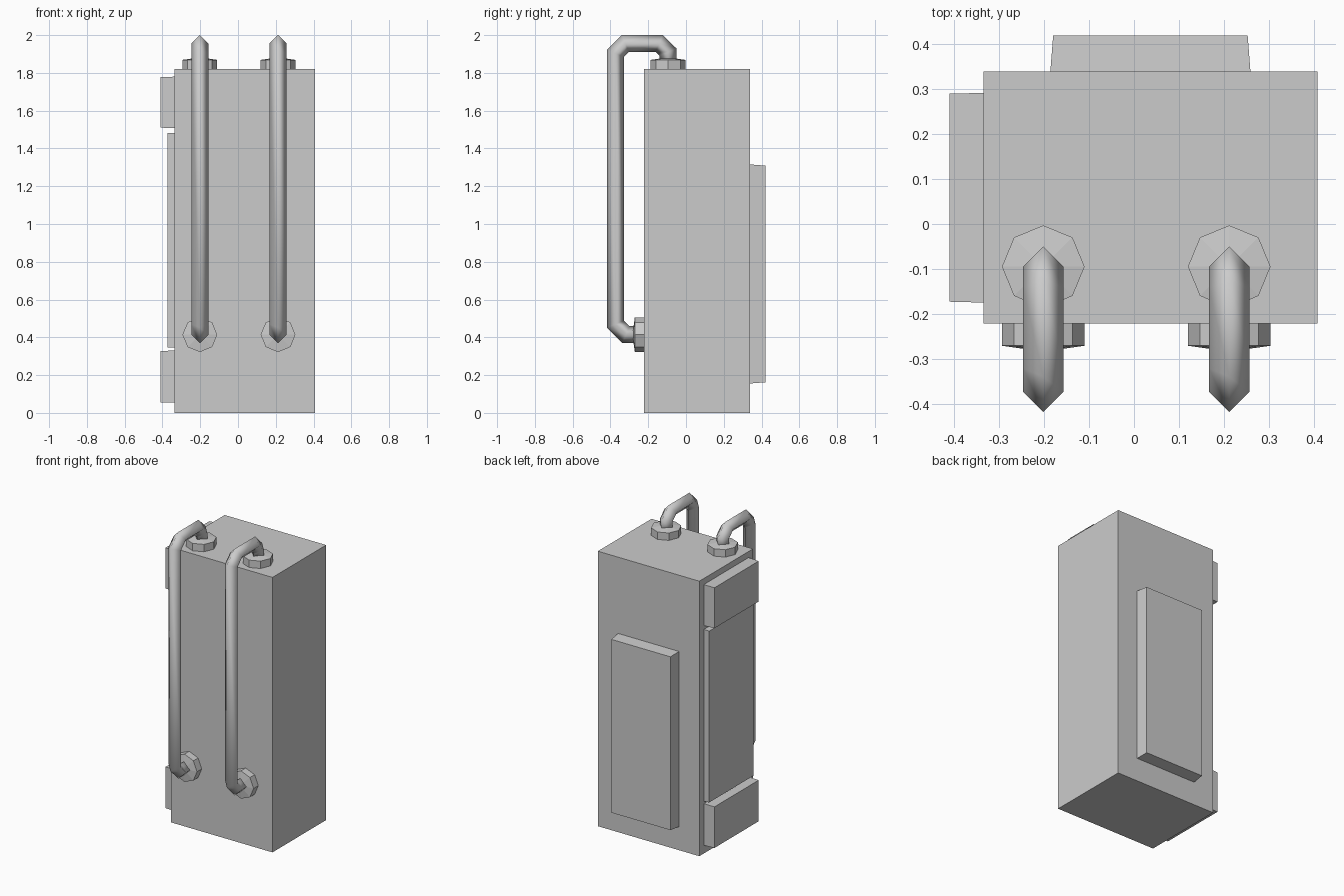
import bpy, bmesh
from math import cos, sin, pi
from mathutils import Vector, Matrix

cube = bpy.data.objects.get("Cube")
if cube:
    bpy.data.objects.remove(cube, do_unlink=True)

grey = bpy.data.materials.new("grey_metal")
grey.use_nodes = True
GREY = (0.6, 0.6, 0.6, 1)
grey.diffuse_color = GREY
grey.node_tree.nodes["Principled BSDF"].inputs["Base Color"].default_value = GREY


def finish(name, bm, smooth=False):
    bmesh.ops.recalc_face_normals(bm, faces=bm.faces)
    mesh = bpy.data.meshes.new(name)
    bm.to_mesh(mesh)
    bm.free()
    mesh.materials.append(grey)
    obj = bpy.data.objects.new(name, mesh)
    bpy.context.collection.objects.link(obj)
    if smooth:
        mesh.shade_smooth()
    return obj


def box(name, lo, hi, taper_axis=None, side=1, inset=0.0):
    """Box between two corners; its outer face can be inset for a taper."""
    lo, hi = Vector(lo), Vector(hi)
    mid, size = (lo + hi) / 2, hi - lo
    bm = bmesh.new()
    bmesh.ops.create_cube(bm, size=1)
    for v in bm.verts:
        outer = taper_axis is not None and v.co[taper_axis] * side > 0
        for i in range(3):
            cut = 2 * inset if outer and i != taper_axis else 0
            v.co[i] = mid[i] + v.co[i] * (size[i] - cut)
    return finish(name, bm)


def flange(name, turn, place):
    """Octagonal collar with a shallow conical cap."""
    bm = bmesh.new()
    rings = [[bm.verts.new((0.092 * cos(i * pi / 4), 0.092 * sin(i * pi / 4), z))
              for i in range(8)] for z in (-0.01, 0.049)]
    tip = bm.verts.new((0, 0, 0.062))
    bm.faces.new(rings[0])
    for i in range(8):
        j = (i + 1) % 8
        bm.faces.new((rings[0][i], rings[0][j], rings[1][j], rings[1][i]))
        bm.faces.new((rings[1][i], rings[1][j], tip))
    bm.transform(Matrix.Translation(place) @ Matrix.Rotation(turn, 4, 'X'))
    return finish(name, bm)


def pipe(name, x, path, r):
    """Diamond section swept with mitred bends along a path in the y-z plane."""
    pts = [Vector((0, y, z)) for y, z in path]
    bm = bmesh.new()
    rings = []
    for i, p in enumerate(pts):
        before = (p - pts[max(i - 1, 0)]).normalized()
        after = (pts[min(i + 1, len(pts) - 1)] - p).normalized()
        along = (before + after).normalized()
        normal = Vector((0, -along.z, along.y))
        reach = r / max(along.dot(before), along.dot(after))
        c = p + Vector((x, 0, 0))
        side = Vector((r, 0, 0))
        rings.append([bm.verts.new(c + o) for o in
                      (side, normal * reach, -side, -normal * reach)])
    for a, b in zip(rings, rings[1:]):
        for i in range(4):
            j = (i + 1) % 4
            bm.faces.new((a[i], a[j], b[j], b[i]))
    bm.faces.new(rings[0])
    bm.faces.new(rings[-1])
    return finish(name, bm, smooth=True)


# Main cabinet and raised back panel
box("cabinet", (-0.335, -0.222, 0), (0.408, 0.339, 1.82))
box("back_panel", (-0.187, 0.33, 0.155), (0.26, 0.42, 1.316), 1, 1, 0.007)

# Side plate between two thicker blocks
box("side_plate", (-0.373, -0.175, 0.345), (-0.33, 0.292, 1.483), 0, -1, 0.002)
for label, z0, z1 in (("upper", 1.508, 1.78), ("lower", 0.054, 0.33)):
    box(label + "_side_block", (-0.411, -0.175, z0), (-0.33, 0.292, z1), 0, -1, 0.002)

# Two pipes running from the top to the lower front, with collars
PATH = [(-0.095, 1.84), (-0.095, 1.91), (-0.142, 1.956), (-0.321, 1.956),
        (-0.374, 1.903), (-0.374, 0.47), (-0.318, 0.414), (-0.23, 0.414)]
for label, x in (("right", -0.202), ("left", 0.212)):
    pipe(label + "_pipe", x, PATH, 0.045)
    flange(label + "_top_collar", 0, (x, -0.095, 1.82))
    flange(label + "_front_collar", pi / 2, (x, -0.222, 0.414))
